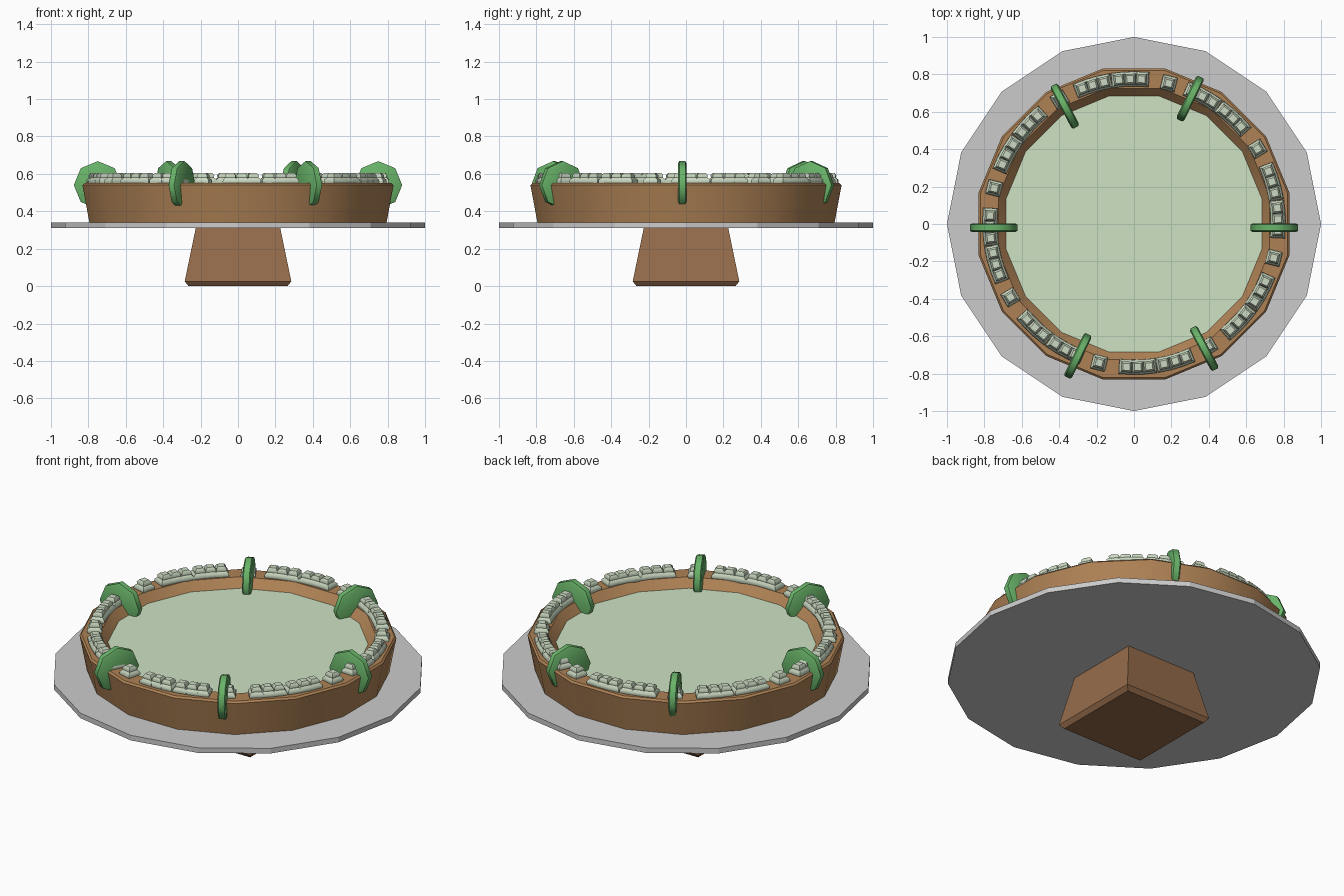
import bpy, bmesh
from math import cos, sin, pi, radians

if "Cube" in bpy.data.objects:
    bpy.data.objects.remove(bpy.data.objects["Cube"])


def material(name, rgb):
    m = bpy.data.materials.new(name)
    m.diffuse_color = (*rgb, 1)
    m.use_nodes = True
    m.node_tree.nodes["Principled BSDF"].inputs["Base Color"].default_value = m.diffuse_color
    return m


CRUST = material("crust_brown", (0.42, 0.22, 0.09))
WOOD = material("stand_brown", (0.30, 0.15, 0.07))
FILLING = material("pale_green", (0.62, 0.76, 0.54))
CREAM = material("cream", (0.60, 0.70, 0.54))
LIME = material("lime_green", (0.14, 0.45, 0.14))


def finish(bm, name, mat=None, smooth=None):
    bmesh.ops.recalc_face_normals(bm, faces=bm.faces)
    me = bpy.data.meshes.new(name)
    bm.to_mesh(me)
    bm.free()
    ob = bpy.data.objects.new(name, me)
    bpy.context.collection.objects.link(ob)
    if mat:
        me.materials.append(mat)
    if smooth:
        bpy.ops.object.select_all(action='DESELECT')
        ob.select_set(True)
        bpy.context.view_layer.objects.active = ob
        bpy.ops.object.shade_smooth_by_angle(angle=radians(smooth))
    return ob


def loft(bm, profile, sides, phase=0.0, place=lambda x, y, z: (x, y, z), closed=False):
    """Stack of regular polygons (radius, height), capped or closed into a ring."""
    rings = []
    for r, z in profile:
        rings.append([bm.verts.new(place(r * cos(phase + 2 * pi * i / sides),
                                         r * sin(phase + 2 * pi * i / sides), z))
                      for i in range(sides)])
    pairs = list(zip(rings, rings[1:])) + ([(rings[-1], rings[0])] if closed else [])
    for a, b in pairs:
        for i in range(sides):
            j = (i + 1) % sides
            bm.faces.new((a[i], a[j], b[j], b[i]))
    if not closed:
        bm.faces.new(rings[0])
        bm.faces.new(rings[-1])


# Square tapered stand with a bevelled foot
bm = bmesh.new()
q = 2 ** 0.5
loft(bm, [(0.265 * q, 0), (0.285 * q, 0.025), (0.225 * q, 0.315)], 4, pi / 4)
finish(bm, "stand", WOOD)

# Sixteen-sided plate
bm = bmesh.new()
loft(bm, [(1, 0.31), (1, 0.34)], 16)
finish(bm, "plate")

# Pie crust ring
bm = bmesh.new()
loft(bm, [(0.68, 0.34), (0.81, 0.34), (0.848, 0.54), (0.838, 0.55),
          (0.74, 0.55), (0.695, 0.50)], 16, pi / 16, closed=True)
finish(bm, "crust", CRUST, 35)

# Filling
bm = bmesh.new()
loft(bm, [(0.71, 0.345), (0.71, 0.502)], 16, pi / 16)
finish(bm, "filling", FILLING, 30)

# Cream dollops: a group of seven repeated eight times around the rim
bm = bmesh.new()
for k in range(8):
    for deg in (76, 66, 61.7, 57, 51, 46.5, 42):
        a = radians(deg + 45 * k)

        def on_rim(x, y, z, a=a):
            x += 0.77
            return (x * cos(a) - y * sin(a), x * sin(a) + y * cos(a) + 0.005, z)
        loft(bm, [(0.045, 0.54), (0.056, 0.555), (0.055, 0.568), (0.038, 0.58),
                  (0.040, 0.592), (0.026, 0.605)], 4, pi / 4, on_rim)
finish(bm, "cream_dollops", CREAM, 50)

# Lime slices: octagonal discs standing across the rim
bm = bmesh.new()
for x, y, deg in ((0.75, -0.02, 0), (0.30, 0.67, 64), (-0.37, 0.63, 118),
                  (-0.75, -0.02, 180), (-0.30, -0.705, 244), (0.375, -0.665, 298)):
    a = radians(deg)

    def upright(u, v, w, x=x, y=y, a=a):
        return (x + u * cos(a) - w * sin(a), y + u * sin(a) + w * cos(a), 0.54 + v)
    loft(bm, [(0.115, -0.023), (0.128, -0.016), (0.128, 0.016), (0.115, 0.023)], 8, 0, upright)
finish(bm, "lime_slices", LIME, 50)
